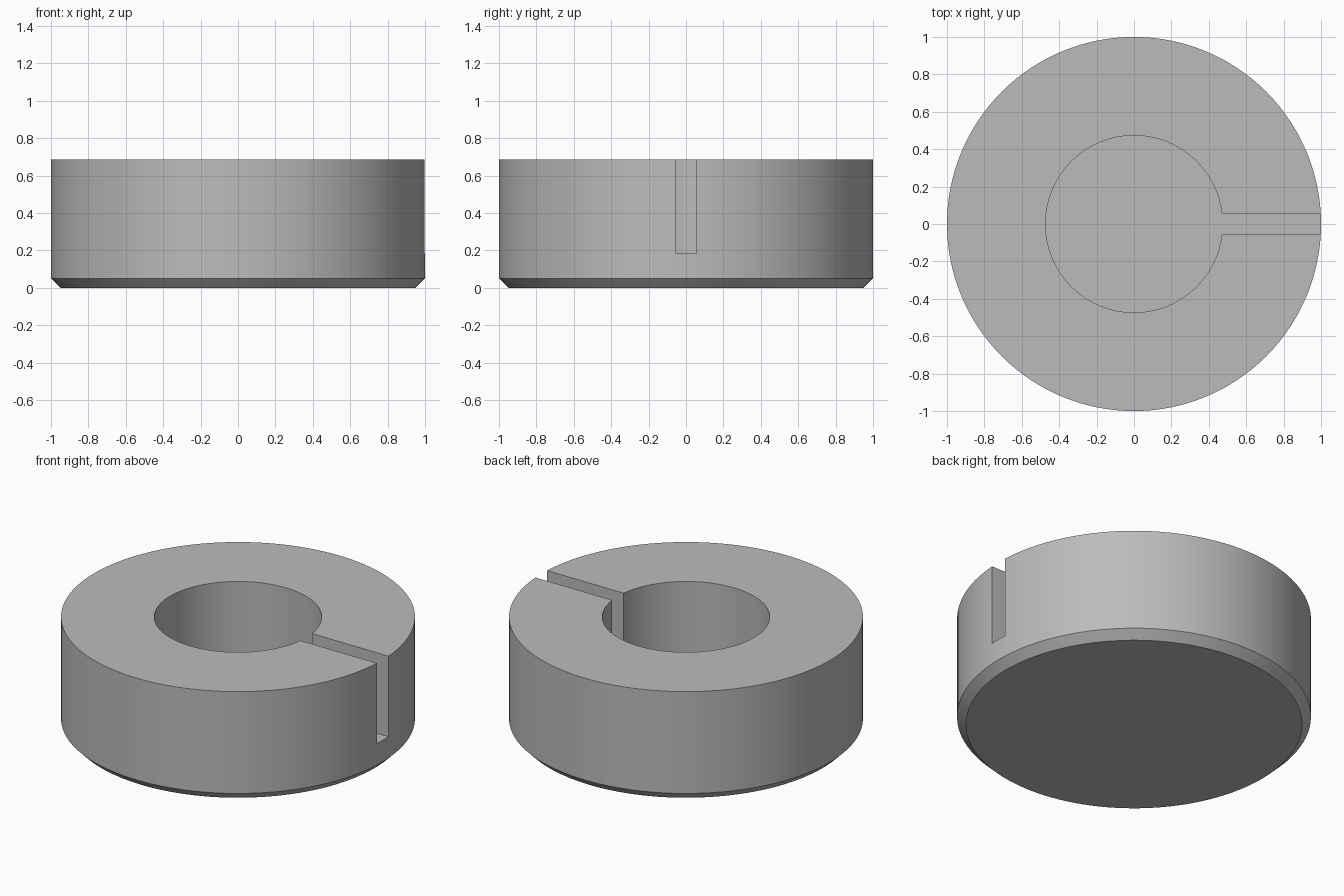
import bpy
import bmesh
from math import cos, sin, asin, pi, radians

RADIUS, HEIGHT, CHAMFER = 1.0, 0.685, 0.05
BORE, SLOT, FLOOR = 0.473, 0.057, 0.183
SIDES = 128

cube = bpy.data.objects.get("Cube")
if cube:
    bpy.data.objects.remove(cube, do_unlink=True)

grey = bpy.data.materials.new("plain grey")
grey.use_nodes = True
colour = (0.5, 0.5, 0.5, 1)
grey.diffuse_color = colour
grey.node_tree.nodes["Principled BSDF"].inputs["Base Color"].default_value = colour


def make_object(name, bm):
    bmesh.ops.recalc_face_normals(bm, faces=bm.faces)
    mesh = bpy.data.meshes.new(name)
    bm.to_mesh(mesh)
    bm.free()
    mesh.materials.append(grey)
    obj = bpy.data.objects.new(name, mesh)
    bpy.context.collection.objects.link(obj)
    return obj


def stack(rings):
    """Join rings of points bottom to top and cap both ends."""
    bm = bmesh.new()
    loops = [[bm.verts.new(p) for p in ring] for ring in rings]
    for low, high in zip(loops, loops[1:]):
        for i in range(len(low)):
            j = (i + 1) % len(low)
            bm.faces.new((low[i], low[j], high[j], high[i]))
    bm.faces.new(loops[0][::-1])
    bm.faces.new(loops[-1])
    return bm


def circle(radius, z):
    return [(radius * cos(2 * pi * i / SIDES), radius * sin(2 * pi * i / SIDES), z)
            for i in range(SIDES)]


# Round body with a chamfered bottom edge
body = make_object("slotted_collar", stack([
    circle(RADIUS - CHAMFER, 0), circle(RADIUS, CHAMFER), circle(RADIUS, HEIGHT)]))

# Keyhole cutter: blind bore joined to a slot open on the +x side
start = asin(SLOT / BORE)
sweep = 2 * (pi - start)
outline = [(BORE * cos(start + sweep * i / SIDES), BORE * sin(start + sweep * i / SIDES))
           for i in range(SIDES + 1)]
outline += [(RADIUS + 0.2, -SLOT), (RADIUS + 0.2, SLOT)]
cutter = make_object("keyhole_cutter", stack(
    [[(x, y, z) for x, y in outline] for z in (FLOOR, HEIGHT + 0.2)]))
cutter.hide_render = True

# Cut the bore and slot, then discard the cutter
cut = body.modifiers.new("bore and slot", "BOOLEAN")
cut.operation = "DIFFERENCE"
cut.solver = "EXACT"
cut.object = cutter
bpy.ops.object.select_all(action="DESELECT")
bpy.context.view_layer.objects.active = body
body.select_set(True)
bpy.ops.object.modifier_apply(modifier=cut.name)
bpy.data.objects.remove(cutter, do_unlink=True)
bpy.ops.object.shade_smooth_by_angle(angle=radians(30))
